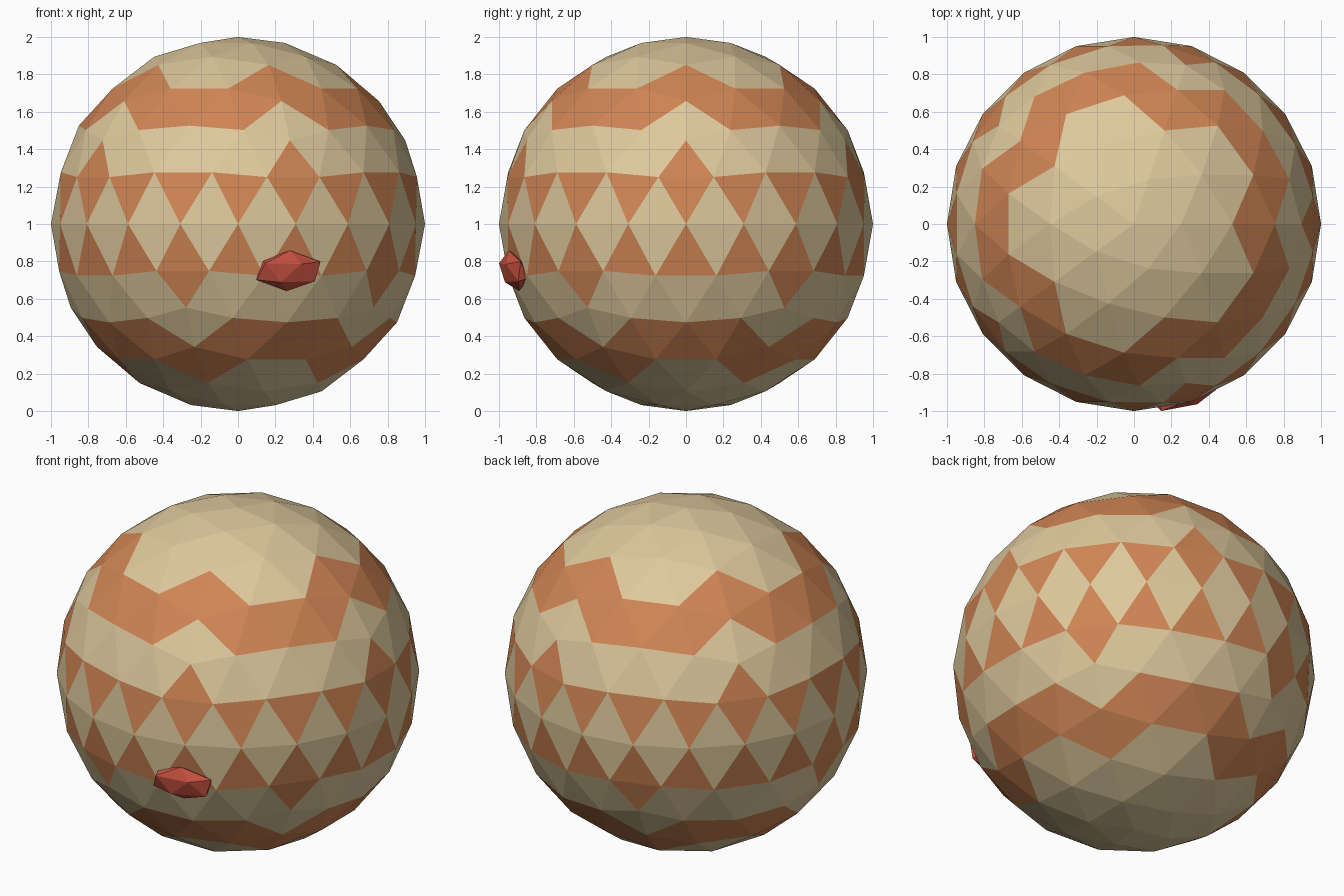
import bpy, math

if "Cube" in bpy.data.objects:
    bpy.data.objects.remove(bpy.data.objects["Cube"])


def material(name, rgb):
    m = bpy.data.materials.new(name)
    m.diffuse_color = (*rgb, 1)
    m.use_nodes = True
    m.node_tree.nodes["Principled BSDF"].inputs["Base Color"].default_value = m.diffuse_color
    return m


tan = material("tan", (0.73, 0.58, 0.335))
orange = material("orange", (0.63, 0.235, 0.09))
red = material("red", (0.60, 0.085, 0.055))

# Faceted ball, 320 triangles
bpy.ops.mesh.primitive_ico_sphere_add(subdivisions=3, radius=1, location=(0, 0, 1))
ball = bpy.context.object
ball.name = "ball"
ball.data.materials.append(tan)
ball.data.materials.append(orange)

# Orange bands, mirrored above and below the equator
for p in ball.data.polygons:
    h = abs(sum(ball.data.vertices[i].co.z for i in p.vertices) / 3)
    p.material_index = int(0.12 < h < 0.32 or 0.563 < h < 0.765)

# Flattened red nugget lying on the front surface
bpy.ops.mesh.primitive_ico_sphere_add(
    subdivisions=1, radius=1, location=(0.27, -0.92, 0.75),
    rotation=(math.radians(15), 0, math.radians(16)))
nugget = bpy.context.object
nugget.name = "nugget"
nugget.scale = (0.195, 0.058, 0.112)
nugget.data.materials.append(red)
